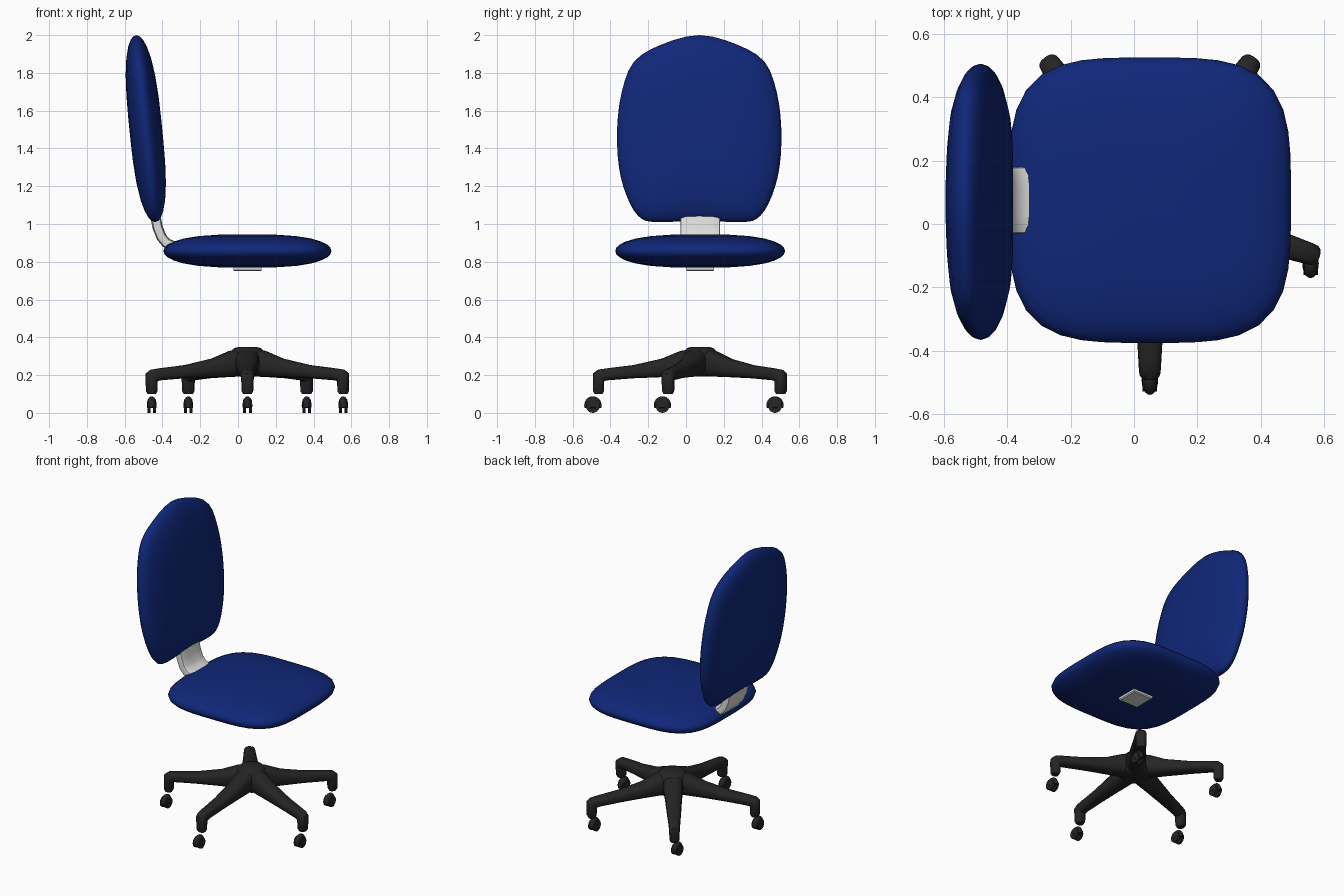
import bpy, bmesh, math
from mathutils import Vector, Matrix

cube = bpy.data.objects.get("Cube")
if cube:
    bpy.data.objects.remove(cube, do_unlink=True)


def material(name, color, rough):
    m = bpy.data.materials.new(name)
    m.use_nodes = True
    m.diffuse_color = (*color, 1)
    bsdf = next(n for n in m.node_tree.nodes if n.type == 'BSDF_PRINCIPLED')
    bsdf.inputs["Base Color"].default_value = (*color, 1)
    bsdf.inputs["Roughness"].default_value = rough
    return m


BLUE = material("blue_fabric", (0.005, 0.02, 0.19), 0.8)
BLACK = material("black_plastic", (0.018, 0.018, 0.018), 0.6)
GREY = material("light_grey_metal", (0.72, 0.72, 0.70), 0.5)
CX, CY = 0.05, 0.075   # axis of the chair


def finish(name, bm, mat, angle=40):
    bmesh.ops.recalc_face_normals(bm, faces=bm.faces)
    me = bpy.data.meshes.new(name)
    bm.to_mesh(me)
    bm.free()
    me.materials.append(mat)
    ob = bpy.data.objects.new(name, me)
    bpy.context.collection.objects.link(ob)
    bpy.ops.object.select_all(action='DESELECT')
    ob.select_set(True)
    bpy.context.view_layer.objects.active = ob
    bpy.ops.object.shade_smooth_by_angle(angle=math.radians(angle))
    return ob


def loft(bm, rings):
    """Skin a list of equal-length point rings and cap both ends."""
    loops = [[bm.verts.new(p) for p in ring] for ring in rings]
    n = len(loops[0])
    for a, b in zip(loops, loops[1:]):
        for i in range(n):
            j = (i + 1) % n
            bm.faces.new((a[i], a[j], b[j], b[i]))
    bm.faces.new(loops[0])
    bm.faces.new(loops[-1])


def superellipse(a, b, power, n):
    pts = []
    for i in range(n):
        t = 2 * math.pi * (i + 0.5) / n
        c, s = math.cos(t), math.sin(t)
        k = (abs(c) ** power + abs(s) ** power) ** (-1 / power)
        pts.append((a * c * k, b * s * k))
    return pts


def spline(points, steps):
    """Closed Catmull-Rom curve through 2D points."""
    p = [Vector(q) for q in points]
    out = []
    for i in range(len(p)):
        a, b, c, d = (p[(i + k) % len(p)] for k in (-1, 0, 1, 2))
        for s in range(steps):
            t = s / steps
            out.append(0.5 * (2 * b + (c - a) * t + (2 * a - 5 * b + 4 * c - d) * t ** 2
                              + (3 * b - a - 3 * c + d) * t ** 3))
    return out


def cushion(name, outline, thick, place):
    """Pillow: shrinking copies of the outline, swelling to both sides."""
    scales = [0.12, 0.35, 0.58, 0.76, 0.88, 0.95, 0.985]
    levels = [(s, thick * math.sqrt(1 - s ** 3)) for s in scales]
    levels = levels + [(1, 0)] + [(s, -h) for s, h in reversed(levels)]
    bm = bmesh.new()
    loft(bm, [[place(u * s, v * s, h) for u, v in outline] for s, h in levels])
    return finish(name, bm, BLUE, 80)


# Seat cushion
cushion("seat", superellipse(0.445, 0.45, 3.7, 48), 0.088,
        lambda u, v, h: Vector((CX + u, CY + v, 0.857 + h)))

# Backrest cushion, leaning back towards its top
half = [(0.2, 0.45), (0.345, 0.36), (0.41, 0.2), (0.435, 0.0), (0.425, -0.2),
        (0.385, -0.35), (0.325, -0.455), (0.24, -0.49)]
back_outline = spline([(0, 0.5)] + half + [(0, -0.482)]
                      + [(-u, v) for u, v in reversed(half)], 3)
cushion("backrest", back_outline, 0.087,
        lambda u, v, h: Vector((-0.488 - 0.1 * v + h, CY - 0.005 + u, 1.5 + v)))

# Curved bracket joining seat and backrest
path = [Vector(p) for p in ((-0.45, 1.1), (-0.437, 1.04), (-0.425, 0.98), (-0.405, 0.93),
                            (-0.38, 0.9), (-0.35, 0.886), (-0.33, 0.882))]
bm = bmesh.new()
rings = []
for i, p in enumerate(path):
    t = (path[min(i + 1, len(path) - 1)] - path[max(i - 1, 0)]).normalized()
    rings.append([Vector((p.x - t.y * b, CY + a, p.y + t.x * b))
                  for a, b in superellipse(0.105, 0.027, 6, 24)])
loft(bm, rings)
finish("back_bracket", bm, GREY)

# Mounting block below the seat
bm = bmesh.new()
loft(bm, [[Vector((CX + x * r, CY + y * r, z)) for x, y in ((-1, -1), (1, -1), (1, 1), (-1, 1))]
          for r, z in ((0.068, 0.75), (0.074, 0.756), (0.074, 0.8))])
finish("seat_mount", bm, GREY, 30)

# Hub of the star base
bm = bmesh.new()
profile = [(0.08, 0.195), (0.1, 0.21), (0.1, 0.29), (0.088, 0.325), (0.07, 0.343), (0.045, 0.35)]
loft(bm, [[Vector((CX + r * math.cos(i * math.pi / 16), CY + r * math.sin(i * math.pi / 16), z))
           for i in range(32)] for r, z in profile])
finish("base_hub", bm, BLACK, 60)

# Arm stations: reach, height, tilt, half height, half width
stations = [(0.02, 0.267, 0, 0.074, 0.066), (0.1, 0.26, 0, 0.068, 0.062),
            (0.2, 0.238, 0, 0.049, 0.053), (0.35, 0.218, 0, 0.035, 0.045),
            (0.49, 0.204, 0, 0.032, 0.037), (0.522, 0.197, 25, 0.035, 0.035),
            (0.532, 0.188, 55, 0.037, 0.034), (0.533, 0.168, 90, 0.03, 0.033),
            (0.533, 0.115, 90, 0.029, 0.031), (0.533, 0.1, 90, 0.021, 0.023)]


def arm(name, angle):
    out = Vector((math.cos(angle), math.sin(angle), 0))
    side = Vector((-out.y, out.x, 0))
    up = Vector((0, 0, 1))
    bm = bmesh.new()
    rings = []
    for r, z, tilt, hh, hw in stations:
        t = math.radians(tilt)
        height = out * math.sin(t) + up * math.cos(t)
        mid = Vector((CX, CY - 0.005, z)) + out * r
        rings.append([mid + side * a + height * b for a, b in superellipse(hw, hh, 2.8, 20)])
    loft(bm, rings)
    finish(name, bm, BLACK, 50)
    return Vector((CX, CY - 0.005, 0)) + out * 0.533


def caster(name, spot):
    # hood over the wheels
    bm = bmesh.new()
    bmesh.ops.create_uvsphere(bm, u_segments=20, v_segments=12, radius=1)
    for v in bm.verts:
        v.co = Vector((v.co.x * 0.026, v.co.y * 0.046, max(v.co.z * 0.048 + 0.04, 0.026))) + spot
    finish(name + "_hood", bm, BLACK)
    # twin wheels
    bm = bmesh.new()
    for x in (-0.015, 0.015):
        bmesh.ops.create_cone(bm, cap_ends=True, segments=20, radius1=0.036, radius2=0.036,
                              depth=0.016, matrix=Matrix.Translation(spot + Vector((x, 0, 0.036)))
                              @ Matrix.Rotation(math.pi / 2, 4, 'Y'))
    finish(name + "_wheels", bm, BLACK)


# Five arms, each with a trailing caster
for i, label in enumerate(("front", "front_left", "back_left", "back_right", "front_right")):
    tip = arm(label + "_arm", math.radians(-90 + 72 * i))
    caster(label + "_caster", tip + Vector((0, -0.03, 0)))
